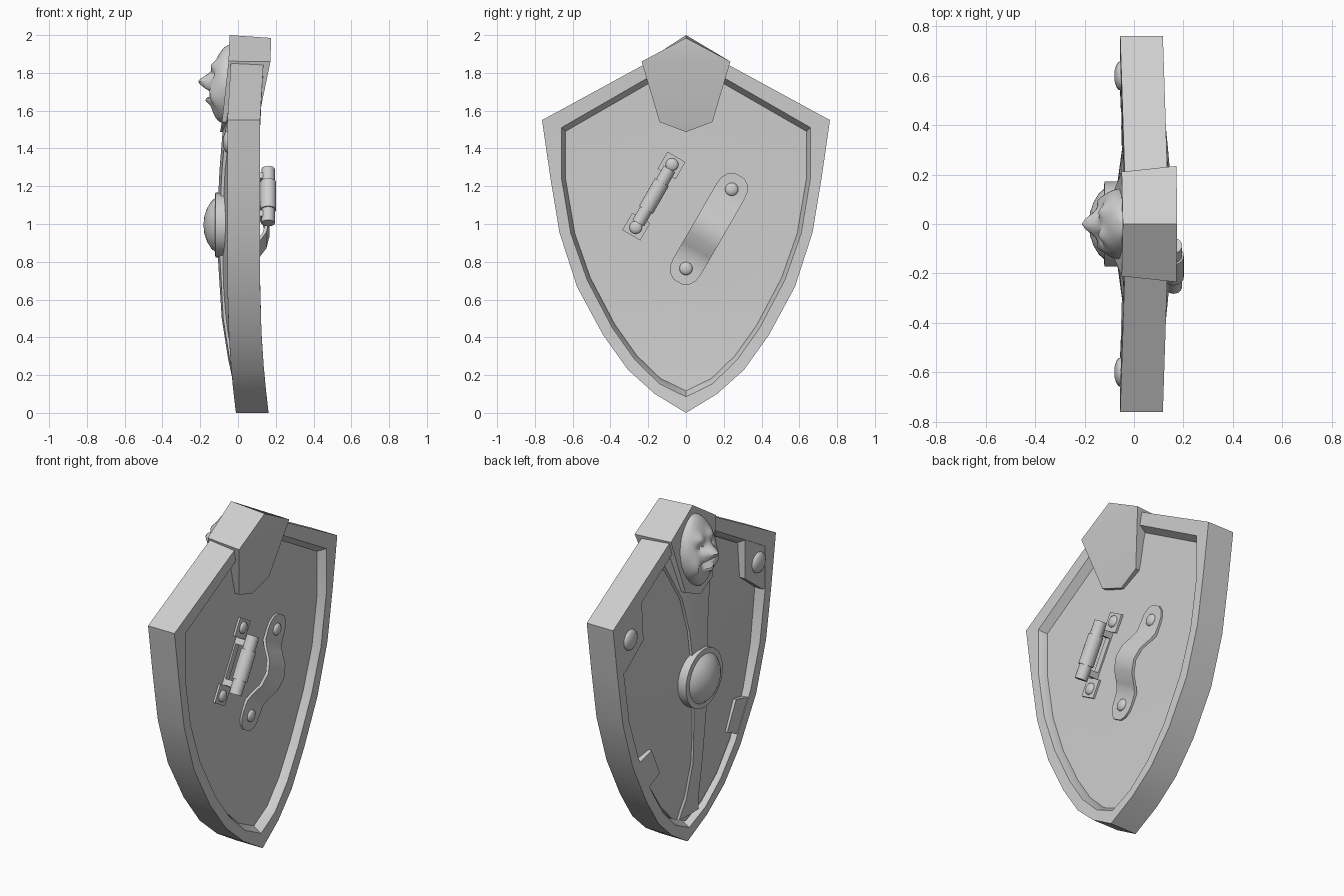
import bpy, bmesh, math

old = bpy.data.objects.get("Cube")
if old:
    bpy.data.objects.remove(old)

grey = bpy.data.materials.new("plain_grey")
grey.use_nodes = True
grey.diffuse_color = (0.62, 0.62, 0.62, 1)
grey.node_tree.nodes["Principled BSDF"].inputs["Base Color"].default_value = (0.62, 0.62, 0.62, 1)

TILT = math.radians(30)
BACK = 0.073  # depth of the recessed rear panel


def finish(obj, name):
    obj.name = obj.data.name = name
    obj.data.materials.clear()
    obj.data.materials.append(grey)
    bpy.ops.object.select_all(action="DESELECT")
    obj.select_set(True)
    bpy.context.view_layer.objects.active = obj
    bpy.ops.object.shade_smooth_by_angle(angle=math.radians(30))
    return obj


def loft(name, loops, closed=False, caps=True):
    """Skin a series of equal closed loops."""
    bm = bmesh.new()
    rings = [[bm.verts.new(p) for p in loop] for loop in loops]
    n = len(rings[0])
    pairs = list(zip(rings, rings[1:])) + ([(rings[-1], rings[0])] if closed else [])
    for a, b in pairs:
        for i in range(n):
            j = (i + 1) % n
            bm.faces.new((a[i], a[j], b[j], b[i]))
    if caps and not closed:
        bm.faces.new(rings[0])
        bm.faces.new(rings[-1])
    bmesh.ops.remove_doubles(bm, verts=bm.verts, dist=0.0005)
    bmesh.ops.dissolve_degenerate(bm, edges=bm.edges, dist=0.0005)
    bmesh.ops.recalc_face_normals(bm, faces=bm.faces)
    mesh = bpy.data.meshes.new(name)
    bm.to_mesh(mesh)
    bm.free()
    obj = bpy.data.objects.new(name, mesh)
    bpy.context.collection.objects.link(obj)
    return finish(obj, name)


def shift(z):
    """Lengthwise bend of the whole shield."""
    return 0.045 * max(0, (0.7 - z) / 0.7) ** 2 + 0.06 * max(0, z - 1.55)


def front_x(y, z):
    """Keeled front surface of the panel."""
    return shift(z) - 0.09 * max(0, 1 - abs(y) / 0.66) * max(0, 1 - (z - 0.95) ** 2)


def mirrored(half):
    return half + [(-y, z) for y, z in half[-2:0:-1]]


def at_x(loop, x):
    return [(x + shift(z), y, z) for y, z in loop]


def scaled(loop, k):
    return [(y * k, 0.97 + (z - 0.97) * k) for y, z in loop]


def slanted(centre, s, t=0):
    """Point s along and t across a tilted fitting."""
    c, d = math.cos(TILT), math.sin(TILT)
    return centre[0] + d * s + c * t, centre[1] + c * s - d * t


def dome(name, x, y, z, r, h):
    bpy.ops.mesh.primitive_uv_sphere_add(segments=16, ring_count=8, location=(x, y, z),
                                         rotation=(0, math.pi / 2, 0))
    bpy.context.object.scale = (r, r, h)
    return finish(bpy.context.object, name)


def box(name, x, y, z, size):
    bpy.ops.mesh.primitive_cube_add(size=1, location=(x, y, z), rotation=(-TILT, 0, 0))
    bpy.context.object.scale = size
    return finish(bpy.context.object, name)


# Rim and panel
outer = mirrored([(0, 1.965), (.762, 1.55), (.72, 1.257), (.67, .955), (.577, .668),
                  (.44, .414), (.307, .228), (.164, .10), (0, 0)])
inner = mirrored([(0, 1.89), (.66, 1.51), (.66, 1.247), (.61, .95), (.524, .705),
                  (.39, .45), (.27, .28), (.14, .154), (0, .085)])
deep = scaled(inner, 0.965)
loft("rim", [at_x(outer, -.056), at_x(outer, .117), at_x(inner, .117),
             at_x(deep, BACK), at_x(deep, 0), at_x(inner, -.056)], closed=True)
steps = [0, .2, .4, .6, .8, 1]
front = [[(front_x(y, z), y, z) for y, z in scaled(deep, k)] for k in steps]
back = [at_x(scaled(deep, k), BACK) for k in reversed(steps)]
loft("panel", front + back, caps=False)

# Raised band down the keel
band = []
for z, w in [(1.75, .25), (1.5, .13), (1.29, .085), (1.17, .075), (.82, .06),
             (.5, .045), (.28, .06), (.16, .09)]:
    xs, xc = front_x(w, z) - .015, front_x(0, z) - .018
    band.append([(.03, -w, z), (xs, -w, z), (xc, 0, z), (xs, w, z), (.03, w, z)])
loft("centre_band", band)

# Corner plates, rivets and side blocks
corner = [(.485, 1.64), (.475, 1.385), (.64, 1.26), (.69, 1.26), (.70, 1.51)]
block = [(.395, .70), (.315, .535), (.43, .48), (.53, .665)]
for side, m in (("left", 1), ("right", -1)):
    for part, poly, x in (("corner_plate", corner, -.054), ("side_block", block, -.052)):
        pts = [(y * m, z) for y, z in poly]
        loft(side + "_" + part, [at_x(pts, x), at_x(pts, .03)])
    dome(side + "_corner_rivet", -.054, .6 * m, 1.435, .06, .026)

# Round boss: flat collar and low dome
boss = []
for x, r in [(-.05, .172), (-.12, .172), (-.122, .142), (-.142, .124),
             (-.163, .09), (-.178, .048), (-.183, 0)]:
    boss.append([(x, r * math.cos(a), .995 + r * math.sin(a))
                 for a in (math.tau * i / 32 for i in range(32))])
loft("boss", boss, caps=False)

# Crest block clasping the top: front height, back height, half width, front, back
crest = []
for zf, zb, w, xf, xb in [(2, 1.985, 0, -.045, .175), (1.862, 1.86, .235, -.05, .172),
                          (1.54, 1.54, .14, -.085, .105), (1.487, 1.487, 0, -.095, .09)]:
    crest.append([(xf, -w * .9, zf), (xf, w * .9, zf), (xb, w, zb), (xb, -w, zb)])
loft("crest", crest, caps=False)

# Beast head on the crest, shaped by soft bumps: y, z, spread y, spread z, height
bumps = [(0, 1.755, .045, .035, .062), (0, 1.69, .05, .012, -.035), (0, 1.655, .04, .02, .025)]
for m in (-1, 1):
    bumps += [(.05 * m, 1.84, .03, .025, .02), (.055 * m, 1.785, .02, .018, -.022),
              (.095 * m, 1.68, .025, .06, .022), (.035 * m, 1.72, .02, .015, .012)]
head = []
for k in range(33):
    t = .006 + .988 * k / 32
    z = 1.535 + .415 * t
    swell = math.sin(math.pi * t)
    w, d = .143 * swell ** .55, .09 * swell ** .5 + .04 * (1 - t)
    row = []
    for i in range(25):
        a = math.pi * (i / 24 - .5)
        y, c = w * math.sin(a), abs(math.cos(a))
        lump = sum(h * math.exp(-((y - by) / sy) ** 2 - ((z - bz) / sz) ** 2)
                   for by, bz, sy, sz, h in bumps)
        row.append((-.04 - d * c ** .7 - lump * min(1, 2 * c), y, z))
    head.append(row)
loft("beast_head", head)

# Arm strap with rounded ends
strap_mid = (.121, .974)
low = BACK + .012
strap = [(-.325, .03, low), (-.305, .06, low), (-.27, .08, low), (-.23, .085, low),
         (-.17, .085, low + .004), (-.13, .085, .11), (-.07, .085, .15), (0, .085, .166)]
strap += [(-s, w, x) for s, w, x in strap[-2::-1]]
rows = []
for s, w, x in strap:
    (ya, za), (yb, zb) = slanted(strap_mid, s, -w), slanted(strap_mid, s, w)
    rows.append([(x - .018, ya, za), (x, ya, za), (x, yb, zb), (x - .018, yb, zb)])
loft("arm_strap", rows)
for i, s in enumerate((-.242, .242)):
    dome("strap_rivet_%d" % (i + 1), low, *slanted(strap_mid, s), .035, .018)

# Hand grip on its bracket
grip_mid = (-.17, 1.148)
box("grip_strip", BACK + .002, *grip_mid, (.014, .04, .36))
for name, r, length in (("grip_bar", .035, .33), ("grip_sleeve", .042, .17)):
    bpy.ops.mesh.primitive_cylinder_add(vertices=20, radius=r, depth=length,
                                        location=(.16, *grip_mid), rotation=(-TILT, 0, 0))
    finish(bpy.context.object, name)
for i, m in enumerate((-1, 1)):
    end = "_%d" % (i + 1)
    box("grip_plate" + end, BACK + .003, *slanted(grip_mid, .187 * m), (.018, .11, .105))
    box("grip_post" + end, .11, *slanted(grip_mid, .115 * m), (.09, .04, .035))
    dome("grip_rivet" + end, BACK + .012, *slanted(grip_mid, .192 * m), .034, .018)
